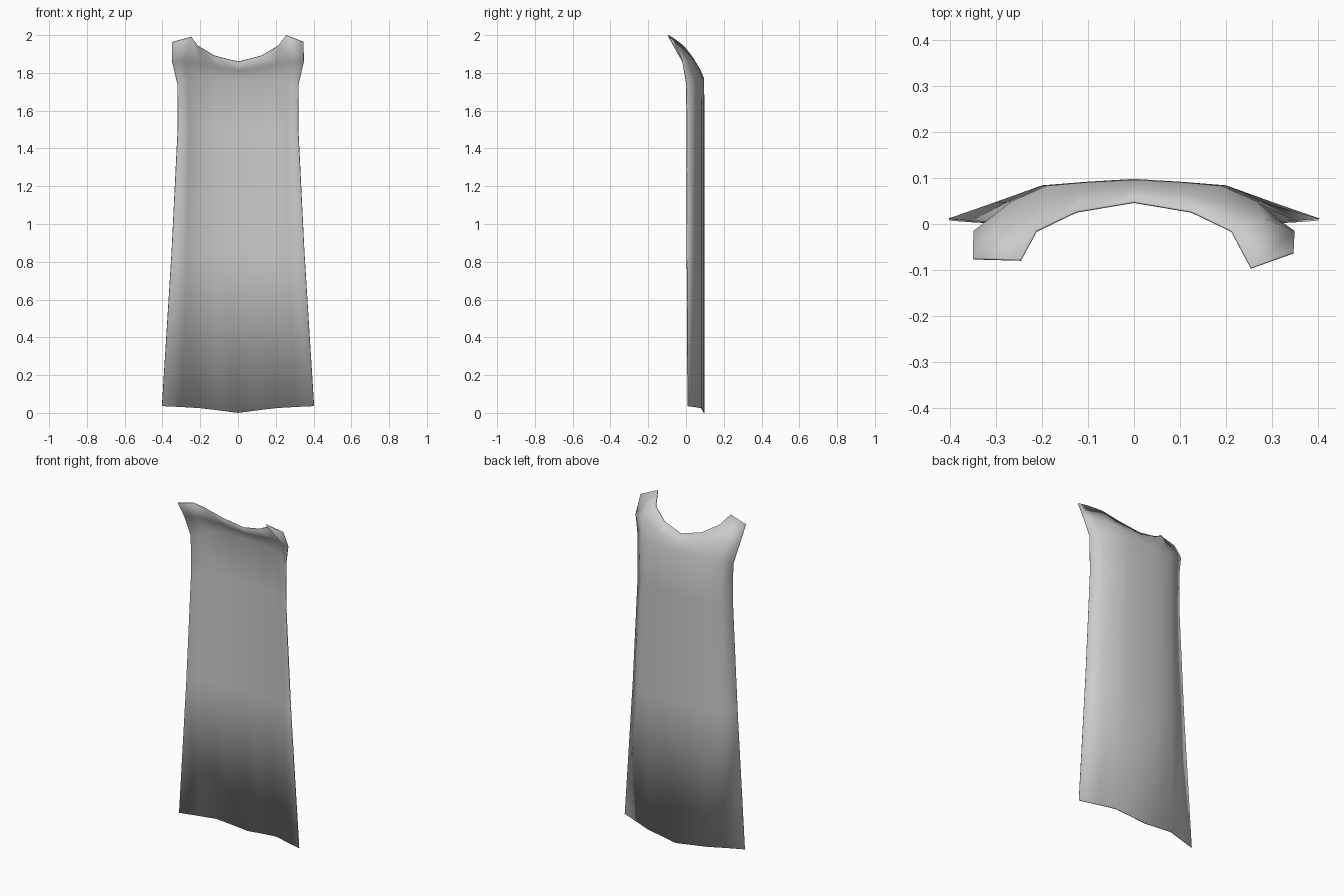
import bpy, bmesh

if "Cube" in bpy.data.objects:
    bpy.data.objects.remove(bpy.data.objects["Cube"])

# Half cross-sections of the cape, from the centre line out to the side edge
ROWS = [
    [(0, .098, 0), (.1, .092, .013), (.2, .084, .025), (.3, .048, .031), (.403, .012, .036)],
    [(0, .098, .85), (.1, .092, .85), (.197, .084, .85), (.275, .048, .85), (.352, .008, .85)],
    [(0, .098, 1.5), (.1, .092, 1.5), (.193, .084, 1.5), (.26, .05, 1.5), (.32, .006, 1.5)],
    [(0, .096, 1.77), (.1, .091, 1.77), (.19, .083, 1.77), (.265, .05, 1.76), (.321, .005, 1.74)],
    [(0, .077, 1.815), (.11, .066, 1.83), (.205, .042, 1.85), (.285, .012, 1.86), (.349, -.015, 1.86)],
    [(0, .05, 1.86), (.125, .029, 1.892), (.213, -.013, 1.945), (.255, -.093, 2.0), (.347, -.06, 1.965)],
]

# Cape cloth, mirrored about the centre line
bm = bmesh.new()
grid = []
for r, row in enumerate(ROWS):
    left = [(-x, y, z) for x, y, z in row[:0:-1]]
    if r == len(ROWS) - 1:  # the left shoulder tip hangs a little differently
        left[0] = (-.35, -.073, 1.963)
        left[1] = (-.247, -.076, 1.992)
    grid.append([bm.verts.new(p) for p in left + row])
for a, b in zip(grid, grid[1:]):
    for i in range(len(a) - 1):
        bm.faces.new((a[i + 1], a[i], b[i], b[i + 1]))
bmesh.ops.recalc_face_normals(bm, faces=bm.faces)
if sum(f.normal.y for f in bm.faces) < 0:
    bmesh.ops.reverse_faces(bm, faces=bm.faces)
mesh = bpy.data.meshes.new("cape")
bm.to_mesh(mesh)
bm.free()
cape = bpy.data.objects.new("cape", mesh)
bpy.context.collection.objects.link(cape)

# Thin cloth thickness toward the inside
solid = cape.modifiers.new("thickness", "SOLIDIFY")
solid.thickness = 0.005
solid.offset = -1

# Plain grey cloth
mat = bpy.data.materials.new("grey cloth")
mat.diffuse_color = (.6, .6, .6, 1)
mat.use_nodes = True
mat.node_tree.nodes["Principled BSDF"].inputs["Base Color"].default_value = mat.diffuse_color
mesh.materials.append(mat)

bpy.context.view_layer.objects.active = cape
cape.select_set(True)
bpy.ops.object.shade_smooth()
